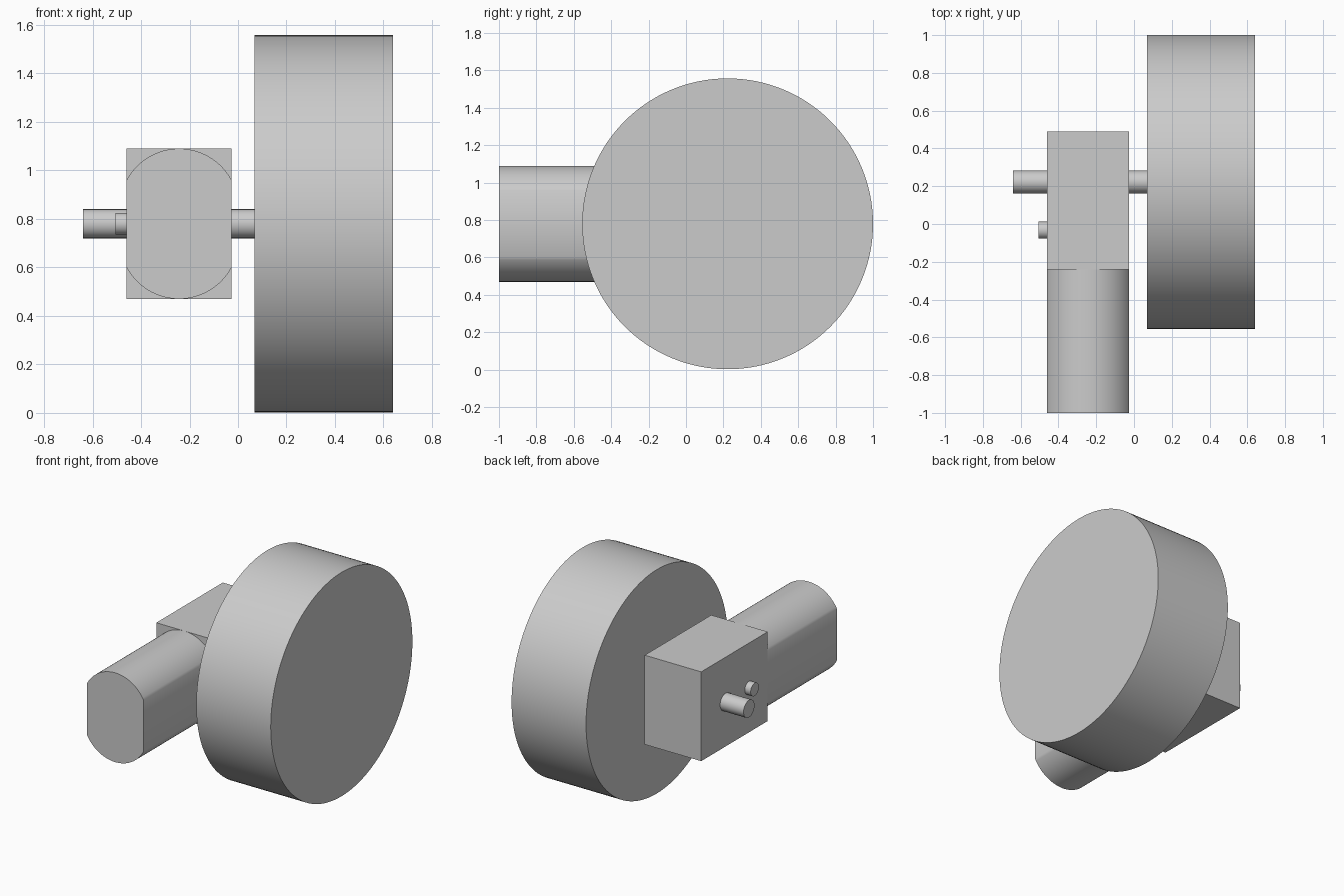
import bpy, bmesh, math
from mathutils import Matrix

cube = bpy.data.objects.get("Cube")
if cube:
    bpy.data.objects.remove(cube, do_unlink=True)

grey = bpy.data.materials.new("light grey")
grey.use_nodes = True
colour = (0.6, 0.6, 0.6, 1)
grey.diffuse_color = colour
grey.node_tree.nodes["Principled BSDF"].inputs["Base Color"].default_value = colour

AXLE_Z = 0.78
BODY_X = -0.243
HALF_W = 0.217


def finish(name, bm, smooth=True):
    bmesh.ops.recalc_face_normals(bm, faces=bm.faces)
    mesh = bpy.data.meshes.new(name)
    bm.to_mesh(mesh)
    bm.free()
    mesh.materials.append(grey)
    obj = bpy.data.objects.new(name, mesh)
    bpy.context.collection.objects.link(obj)
    if smooth:
        bpy.ops.object.select_all(action="DESELECT")
        obj.select_set(True)
        bpy.context.view_layer.objects.active = obj
        bpy.ops.object.shade_smooth_by_angle(angle=math.radians(30))
    return obj


def x_cylinder(name, x0, x1, y, radius, sides):
    """Cylinder lying along x at axle height."""
    bm = bmesh.new()
    place = Matrix.Translation(((x0 + x1) / 2, y, AXLE_Z)) @ Matrix.Rotation(math.pi / 2, 4, "Y")
    bmesh.ops.create_cone(bm, cap_ends=True, segments=sides, radius1=radius,
                          radius2=radius, depth=x1 - x0, matrix=place)
    return finish(name, bm)


# Wheel, axle running through the gearbox, and the locating pin
x_cylinder("wheel", 0.068, 0.64, 0.2225, 0.7775, 128)
x_cylinder("axle", -0.64, 0.07, 0.2225, 0.06, 48)
x_cylinder("locating_pin", -0.505, -0.45, -0.033, 0.045, 48)

# Gearbox block
bm = bmesh.new()
bmesh.ops.create_cube(bm, size=1, matrix=Matrix.Translation((BODY_X, 0.125, AXLE_Z))
                      @ Matrix.Diagonal((2 * HALF_W, 0.73, 0.62, 1)))
finish("gearbox", bm, smooth=False)

# Motor can: flat sides with rounded top and bottom, extruded along y
radius, offset, steps = 0.245, 0.065, 32
limit = math.asin(HALF_W / radius)
bm = bmesh.new()
ring = []
for sign in (1, -1):
    for i in range(steps + 1):
        a = limit - 2 * limit * i / steps
        x = sign * radius * math.sin(a)
        z = sign * (offset + radius * math.cos(a))
        ring.append(bm.verts.new((BODY_X + x, -1, AXLE_Z + z)))
front = bm.faces.new(ring)
result = bmesh.ops.extrude_face_region(bm, geom=[front], use_keep_orig=True)
back = [v for v in result["geom"] if isinstance(v, bmesh.types.BMVert)]
bmesh.ops.translate(bm, verts=back, vec=(0, 0.765, 0))
motor = finish("motor", bm)
